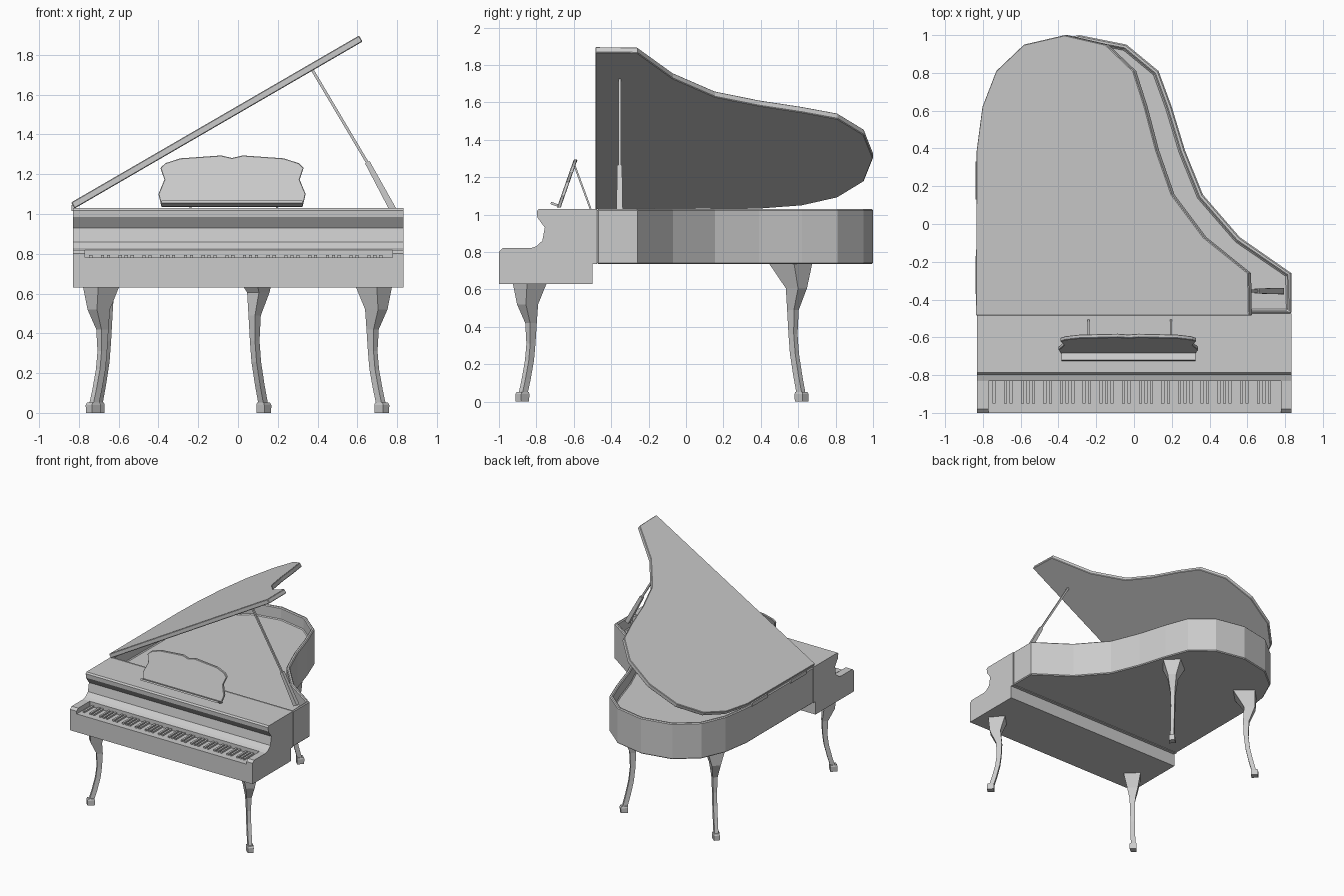
import bpy, bmesh, math
from mathutils import Vector

if "Cube" in bpy.data.objects:
    bpy.data.objects.remove(bpy.data.objects["Cube"])


def finish(name, bm, bevel=0):
    bmesh.ops.recalc_face_normals(bm, faces=bm.faces)
    me = bpy.data.meshes.new(name)
    bm.to_mesh(me)
    bm.free()
    ob = bpy.data.objects.new(name, me)
    bpy.context.collection.objects.link(ob)
    if bevel:
        m = ob.modifiers.new("chamfer", "BEVEL")
        m.width, m.segments = bevel, 1
        m.limit_method, m.angle_limit = "ANGLE", math.radians(60)
    return ob


def loft(bm, rings):
    """Skin closed rings of points and cap both ends; returns the last cap."""
    vs = [[bm.verts.new(p) for p in r] for r in rings]
    n = len(vs[0])
    for a, b in zip(vs, vs[1:]):
        for i in range(n):
            bm.faces.new((a[i], a[(i + 1) % n], b[(i + 1) % n], b[i]))
    bm.faces.new(vs[0][::-1])
    return bm.faces.new(vs[-1])


def add_box(bm, x0, x1, y0, y1, z0, z1):
    loft(bm, [[(x0, y0, z), (x1, y0, z), (x1, y1, z), (x0, y1, z)] for z in (z0, z1)])


def box(name, *dims):
    bm = bmesh.new()
    add_box(bm, *dims)
    return finish(name, bm)


def extrude_x(name, profile, x0, x1, bevel=0):
    bm = bmesh.new()
    loft(bm, [[(x, y, z) for y, z in profile] for x in (x0, x1)])
    return finish(name, bm, bevel)


def beam(name, p, q, w0, w1):
    """Square bar from p to q, tapering from width w0 to w1."""
    p, q = Vector(p), Vector(q)
    d = (q - p).normalized()
    s = d.cross(Vector((0, 1, 0)) if abs(d.x) > 0.1 else Vector((1, 0, 0))).normalized()
    t = d.cross(s)
    bm = bmesh.new()
    loft(bm, [[c + (s * i + t * j) * w / 2 for i, j in ((-1, -1), (1, -1), (1, 1), (-1, 1))]
              for c, w in ((p, w0), (q, w1))])
    return finish(name, bm)


# Curved case outline, shared by rim and lid
TAIL = [(-.83, .39), (-.795, .62), (-.71, .81), (-.54, .95), (-.29, 1.0), (-.04, .95),
        (.13, .81), (.2, .62), (.27, .39), (.365, .155), (.56, -.07), (.833, -.26)]

# Rim with sunken soundboard
bm = bmesh.new()
outline = [(-.83, -.475)] + TAIL + [(.833, -.475)]
top = loft(bm, [[(x, y, z) for x, y in outline] for z in (.735, 1.03)])
bmesh.ops.recalc_face_normals(bm, faces=bm.faces)
bmesh.ops.inset_region(bm, faces=[top], thickness=.027)
floor = bmesh.ops.extrude_face_region(bm, geom=[top])
bmesh.ops.translate(bm, vec=(0, 0, -.1),
                    verts=[g for g in floor["geom"] if isinstance(g, bmesh.types.BMVert)])
if top.is_valid:
    bm.faces.remove(top)
finish("case_rim", bm, .007)

# Keyboard block, full width, with moulded front profile
extrude_x("keyboard_case", [(-1, .63), (-.5, .63), (-.5, .735), (-.475, .735), (-.475, 1.03),
                            (-.787, 1.03), (-.797, 1.018), (-.795, .985), (-.755, .93), (-.768, .86),
                            (-.8, .83), (-.83, .82), (-.83, .78), (-1, .78)], -.83, .833)
# Cheek blocks at both ends of the keys
for side, x0, x1 in (("left", -.83, -.77), ("right", .777, .833)):
    extrude_x(side + "_cheek", [(-1, .775), (-1, .802), (-.98, .82), (-.825, .82), (-.825, .775)], x0, x1)

# Raised black keys on a 52-key white bed
bm = bmesh.new()
step = 1.547 / 52
for k in range(51):
    if k % 7 in (0, 2, 3, 5, 6):
        x = -.77 + step * (k + 1)
        add_box(bm, x - .008, x + .008, -.95, -.825, .775, .793)
finish("black_keys", bm)

# Raised lid, hinged on the left side
bm = bmesh.new()
outline = [(-.835, -.485)] + TAIL + [(.838, -.485)]
loft(bm, [[(x + .83, y, z) for x, y in outline] for z in (0, .035)])
lid = finish("lid", bm, .004)
lid.location = (-.817, 0, 1.03)
lid.rotation_euler = (0, -math.radians(30.1), 0)
for n, y in enumerate((-.27, .23)):
    box(f"lid_hinge_{n + 1}", -.838, -.815, y - .1, y + .1, 1.015, 1.045)

# Lid prop: stout base and thin rod
beam("prop_base", (.78, -.355, 1.02), (.65, -.355, 1.26), .034, .026)
beam("prop_rod", (.655, -.355, 1.25), (.37, -.355, 1.73), .014, .014)

# Music desk: scalloped leaning panel, ledge and rear stays
half = [(.355, 0), (.37, .065), (.34, .14), (.36, .2), (.335, .225), (.26, .25), (.055, .265)]
shape = half + [(0, .252)] + [(-x, h) for x, h in reversed(half)]
bm = bmesh.new()
lean = math.atan2(.085, .25)
loft(bm, [[(x - .03, -.68 + h * math.tan(lean) + o, 1.037 + h * .97) for x, h in shape] for o in (-.01, .01)])
finish("music_desk", bm, .003)
extrude_x("music_ledge", [(-.725, 1.056), (-.67, 1.036), (-.665, 1.048), (-.72, 1.068)], -.385, .325)
for n, x in enumerate((-.24, .195)):
    beam(f"desk_stay_{n + 1}", (x, -.595, 1.26), (x, -.51, 1.03), .01, .01)


# Cabriole legs: (height, outward offset, half width), swept along a diagonal
LEG = [(.64, -.053, .069), (.52, -.038, .042), (.42, -.066, .023), (.31, -.066, .018),
       (.22, -.055, .018), (.12, -.03, .018), (.04, -.006, .018)]


def leg(name, x, y, sx, sy, stretch):
    d = Vector((sx, sy, 0)).normalized()
    n = Vector((-d.y, d.x, 0))

    def ring(z, u, h):
        return [Vector((x, y, z)) + d * (u + a * h) + n * b * h
                for a, b in ((-1, -1), (1, -.8), (1, .8), (-1, 1))]
    bm = bmesh.new()
    loft(bm, [ring(z * stretch, u * (1 + (stretch - 1) * (z > .6) * 3), h * (1 + (stretch - 1) * (z > .6) * 1.7))
              for z, u, h in LEG])
    loft(bm, [ring(0, 0, .027), ring(.04, 0, .028), ring(.052, -.003, .024)])
    finish(name, bm)


leg("front_leg_left", -.73, -.877, -1, -1, 1)
leg("front_leg_right", .725, -.877, 1, -1, 1)
leg("rear_leg_left", -.71, .62, -1, 1, 1.165)
leg("rear_leg_right", .132, .62, 1, 1, 1.165)
